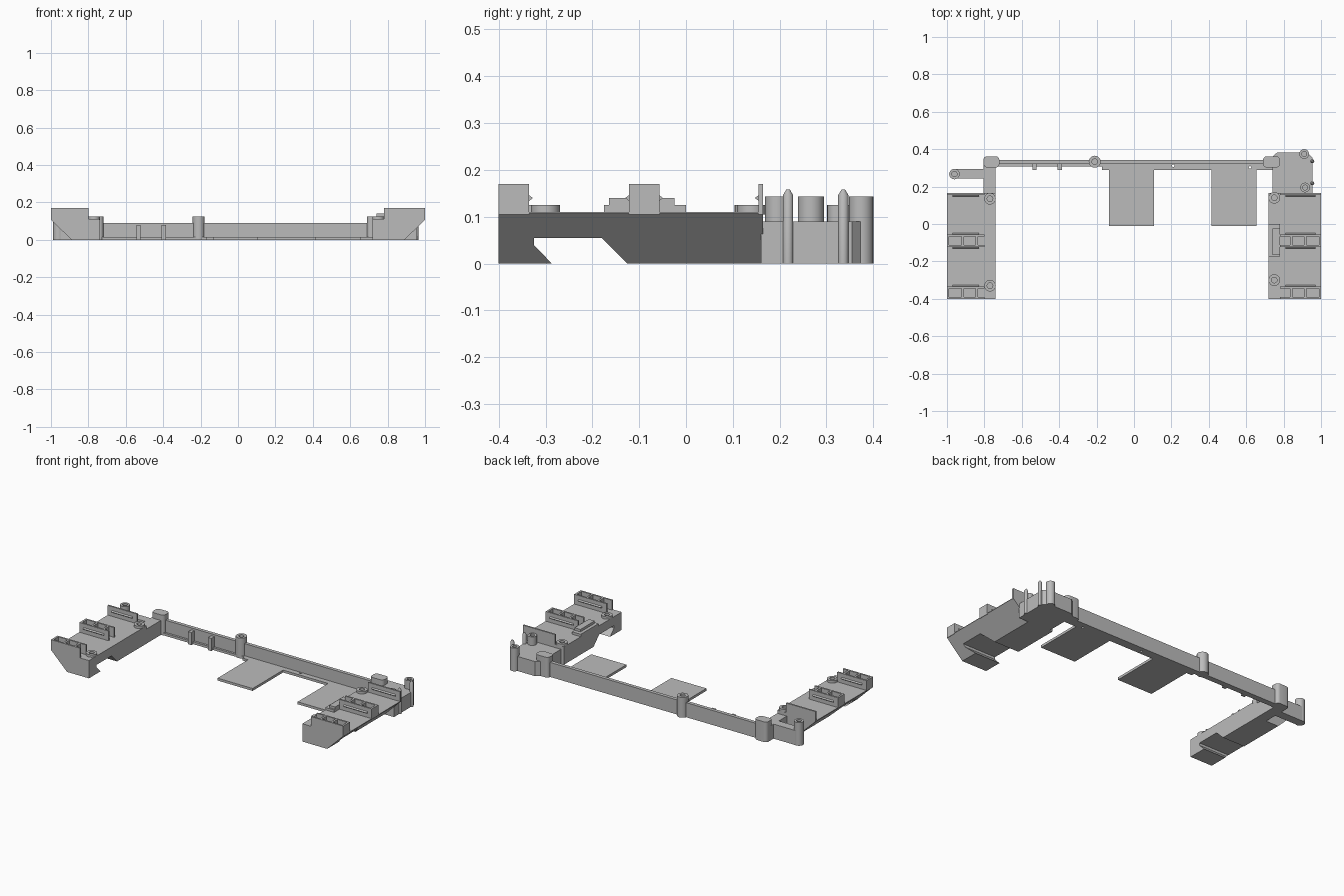
import bpy, bmesh, math
from mathutils import Vector

cube = bpy.data.objects.get("Cube")
if cube:
    bpy.data.objects.remove(cube, do_unlink=True)

grey = bpy.data.materials.new("plain grey")
grey.use_nodes = True
COLOUR = (0.5, 0.5, 0.5, 1)
grey.diffuse_color = COLOUR
grey.node_tree.nodes["Principled BSDF"].inputs["Base Color"].default_value = COLOUR


def finish(name, bm, smooth=False):
    bmesh.ops.recalc_face_normals(bm, faces=bm.faces)
    mesh = bpy.data.meshes.new(name)
    bm.to_mesh(mesh)
    bm.free()
    mesh.materials.append(grey)
    ob = bpy.data.objects.new(name, mesh)
    bpy.context.collection.objects.link(ob)
    if smooth:
        bpy.ops.object.select_all(action='DESELECT')
        ob.select_set(True)
        bpy.context.view_layer.objects.active = ob
        bpy.ops.object.shade_smooth_by_angle(angle=math.radians(35))
    return ob


def prism(name, outline, axis, lo, hi, round_edges=None, radius=0.02):
    """Extrude a 2D outline along axis; optionally round the edges chosen by a rule."""
    bm = bmesh.new()
    place = {"x": lambda a, b: (lo, a, b), "y": lambda a, b: (a, lo, b), "z": lambda a, b: (a, b, lo)}[axis]
    face = bm.faces.new([bm.verts.new(place(*p)) for p in outline])
    moved = bmesh.ops.extrude_face_region(bm, geom=[face])["geom"]
    step = Vector([(hi - lo) * (axis == a) for a in "xyz"])
    bmesh.ops.translate(bm, vec=step, verts=[v for v in moved if isinstance(v, bmesh.types.BMVert)])
    bmesh.ops.recalc_face_normals(bm, faces=bm.faces)
    if round_edges:
        edges = [e for e in bm.edges
                 if (e.verts[0].co.xy - e.verts[1].co.xy).length < 1e-5 and round_edges(e.verts[0].co)]
        bmesh.ops.bevel(bm, geom=edges, offset=radius, segments=5, profile=0.5, affect='EDGES')
    return finish(name, bm, bool(round_edges))


def box(name, x, y, z, round_edges=None, radius=0.02):
    x, y = sorted(x), sorted(y)
    outline = [(x[0], y[0]), (x[1], y[0]), (x[1], y[1]), (x[0], y[1])]
    return prism(name, outline, "z", z[0], z[1], round_edges, radius)


def post(name, x, y, r, top, hole=0.0, bottom=0.0, depth=0.04, tip=0.0, sides=24):
    """Turned post, with a blind hole or a pointed tip."""
    profile = [(r, bottom), (r, top - tip)]
    if hole:
        profile += [(hole, top), (hole, top - depth)]
    elif tip:
        profile += [(r * 0.35, top)]
    bm = bmesh.new()
    rings = []
    for rad, z in profile:
        rings.append([bm.verts.new((x + rad * math.cos(math.tau * i / sides),
                                    y + rad * math.sin(math.tau * i / sides), z)) for i in range(sides)])
    for a, b in zip(rings, rings[1:]):
        for i in range(sides):
            j = (i + 1) % sides
            bm.faces.new((a[i], a[j], b[j], b[i]))
    bm.faces.new(rings[0])
    bm.faces.new(rings[-1])
    return finish(name, bm, True)


def cut(ob, cutter):
    mod = ob.modifiers.new("cut", 'BOOLEAN')
    mod.object = cutter
    mod.operation = 'DIFFERENCE'
    mod.solver = 'EXACT'
    bpy.context.view_layer.objects.active = ob
    bpy.ops.object.modifier_apply(modifier=mod.name)
    bpy.data.objects.remove(cutter, do_unlink=True)


FRONT, BACK, DECK, WALL = -0.4, 0.165, 0.11, 0.17

# Side pods with sloped outer undersides, a through notch and clip troughs
for side, s, inner, boss_x, boss_ys in (("left", 1, 0.72, 0.75, (-0.3, 0.14)),
                                        ("right", -1, 0.74, 0.77, (-0.33, 0.135))):
    outline = [(s * inner, 0), (s * 0.89, 0), (s, DECK - 0.003), (s, DECK), (s * inner, DECK)]
    pod = prism(side + "_pod", outline, "y", FRONT, BACK)
    notch = [(-0.277, -0.01), (-0.325, 0.04), (-0.325, 0.055), (-0.18, 0.055), (-0.115, -0.01)]
    cut(pod, prism("notch_cutter", notch, "x", -1.1 if s < 0 else 0.6, -0.6 if s < 0 else 1.1))

    start = 0.78 if s > 0 else 0.8
    for label, y0, y1 in (("front", FRONT, -0.335), ("middle", -0.122, -0.057)):
        name = f"{side}_{label}_trough"
        z = (DECK - 0.005, WALL)
        for wall, ya in (("near", y0), ("far", y1 - 0.01)):
            box(f"{name}_{wall}_wall", (s * start, s), (ya, ya + 0.01), z)
        for wall, xa in (("outer", 0.988), ("divider", 0.91), ("inner", 0.835)):
            box(f"{name}_{wall}", (s * xa, s * (xa + 0.012)), (y0, y1), z)
    box(side + "_rear_wall", (s * start, s), (BACK - 0.01, BACK), (DECK - 0.005, WALL))

    # Snap ridges along the clip walls
    for label, y, d in (("front", -0.335, 1), ("middle_near", -0.122, -1),
                        ("middle_far", -0.057, 1), ("rear", BACK - 0.01, -1)):
        ridge = [(y, 0.134), (y + d * 0.008, 0.14), (y, 0.146)]
        ends = sorted((s * (start + 0.03), s * 0.97))
        prism(f"{side}_{label}_ridge", ridge, "x", *ends)

    for label, y in zip(("front", "rear"), boss_ys):
        post(f"{side}_{label}_boss", s * boss_x, y, 0.031, 0.125, hole=0.015, bottom=DECK - 0.005, depth=0.014)

# Stepped pad on the inner edge of the left pod
box("left_pad_base", (0.72, 0.78), (-0.175, 0), (0.1, 0.125))
box("left_pad_step", (0.74, 0.78), (-0.165, -0.025), (0.12, 0.14))

# Arm and outrigger at the right rear
box("right_arm", (-0.805, -0.74), (0.16, 0.33), (0, 0.09))
box("right_outrigger", (-0.96, -0.79), (0.242, 0.294), (0, 0.09))
post("right_outrigger_post", -0.96, 0.267, 0.028, 0.143, hole=0.014)

# Corner plate with posts and locating pins at the left rear
plate = [(0.74, 0.16), (0.955, 0.16), (0.955, 0.355), (0.925, 0.382), (0.765, 0.382), (0.74, 0.36)]
prism("left_corner_plate", plate, "z", 0, 0.09)
post("left_rear_post", 0.91, 0.374, 0.026, 0.143, hole=0.013)
post("left_front_post", 0.915, 0.195, 0.026, 0.143, hole=0.013)
for label, y in (("front", 0.218), ("rear", 0.336)):
    post(f"left_{label}_pin", 0.953, y, 0.011, 0.158, tip=0.012, sides=16)

# Rear corner blocks
box("left_corner_block", (0.69, 0.78), (0.302, 0.362), (0, 0.125), lambda c: True)
box("right_corner_block", (-0.805, -0.72), (0.302, 0.362), (0, 0.125), lambda c: True)

# Rear rail, its ledges, ribs and centre boss
box("rear_rail", (-0.75, 0.72), (0.32, 0.342), (0, 0.09))
box("right_ledge", (-0.75, -0.17), (0.307, 0.325), (0, 0.015))
ledge = box("left_ledge", (-0.17, 0.75), (0.288, 0.325), (0, 0.015))
for x, y in ((0.21, 0.312), (0.62, 0.303)):
    cut(ledge, post("hole_cutter", x, y, 0.007, 0.05, bottom=-0.05, sides=12))
for i, x in enumerate((-0.533, -0.397)):
    box(f"rail_rib_{i + 1}", (x - 0.011, x + 0.011), (0.29, 0.325), (0, 0.078))
post("rail_boss", -0.21, 0.333, 0.032, 0.125, hole=0.015)

# Flat tabs reaching forward
for label, x in (("right", -0.133), ("left", 0.415)):
    box(label + "_tab", (x, x + 0.24), (-0.01, 0.29), (0, 0.015))
